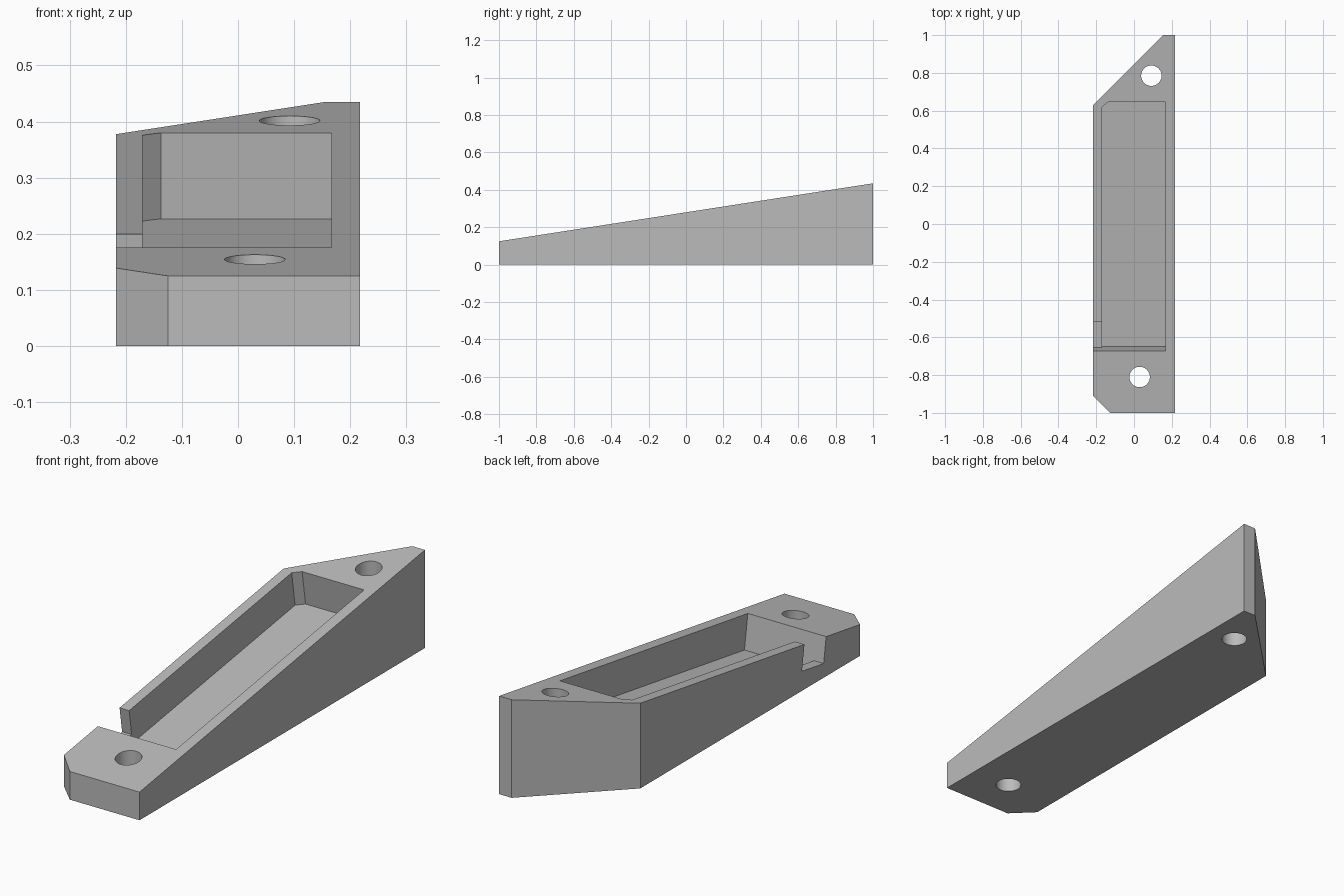
import bpy
import bmesh
from mathutils import Vector

SLOPE, MID_HEIGHT = 0.155, 0.28
NORMAL = Vector((0, -SLOPE, 1)).normalized()

if "Cube" in bpy.data.objects:
    bpy.data.objects.remove(bpy.data.objects["Cube"], do_unlink=True)


def top_z(y):
    return MID_HEIGHT + SLOPE * y


def prism(name, lower, upper):
    """Closed solid between two matching rings of points."""
    bm = bmesh.new()
    a = [bm.verts.new(p) for p in lower]
    b = [bm.verts.new(p) for p in upper]
    bm.faces.new(a)
    bm.faces.new(b)
    for i in range(len(a)):
        j = (i + 1) % len(a)
        bm.faces.new((a[i], a[j], b[j], b[i]))
    bmesh.ops.recalc_face_normals(bm, faces=bm.faces)
    mesh = bpy.data.meshes.new(name)
    bm.to_mesh(mesh)
    bm.free()
    obj = bpy.data.objects.new(name, mesh)
    bpy.context.collection.objects.link(obj)
    return obj


def slanted_cutter(name, outline, depth):
    """Cutter sunk at right angles to the sloping top."""
    ring = [Vector((x, y, top_z(y))) for x, y in outline]
    return prism(name, [p - NORMAL * depth for p in ring], [p + NORMAL * 0.1 for p in ring])


def hole_cutter(name, x, y):
    bpy.ops.mesh.primitive_cylinder_add(vertices=48, radius=0.054, depth=2, location=(x, y, 0))
    bpy.context.object.name = name
    return bpy.context.object


# Wedge body with clipped corners
outline = [(-0.217, -0.91), (-0.125, -1), (0.217, -1),
           (0.217, 1), (0.155, 1), (-0.217, 0.63)]
body = prism("wedge_body", [(x, y, 0) for x, y in outline],
             [(x, y, top_z(y)) for x, y in outline])

# Pocket, side notch and the two screw holes
near = -0.672
cutters = [
    slanted_cutter("pocket_cutter", [(-0.17, near), (0.167, near), (0.167, 0.645),
                                     (-0.137, 0.645), (-0.17, 0.619)], 0.155),
    slanted_cutter("notch_cutter", [(-0.3, near), (-0.15, near),
                                    (-0.15, -0.52), (-0.3, -0.52)], 0.114),
    hole_cutter("back_hole_cutter", 0.092, 0.785),
    hole_cutter("front_hole_cutter", 0.03, -0.81),
]
for cutter in cutters:
    cutter.hide_render = True
    cut = body.modifiers.new(cutter.name, "BOOLEAN")
    cut.operation, cut.solver, cut.object = "DIFFERENCE", "EXACT", cutter

# Bake the cuts and drop the helpers
bpy.context.view_layer.update()
baked = bpy.data.meshes.new_from_object(
    body.evaluated_get(bpy.context.evaluated_depsgraph_get()))
body.modifiers.clear()
body.data = baked
for cutter in cutters:
    bpy.data.objects.remove(cutter, do_unlink=True)

# Single grey material
grey = bpy.data.materials.new("plain_grey")
grey.use_nodes = True
colour = (0.5, 0.5, 0.5, 1)
grey.diffuse_color = colour
grey.node_tree.nodes["Principled BSDF"].inputs["Base Color"].default_value = colour
body.data.materials.clear()
body.data.materials.append(grey)

# Round hole walls, crisp edges elsewhere
bpy.ops.object.select_all(action="DESELECT")
body.select_set(True)
bpy.context.view_layer.objects.active = body
bpy.ops.object.shade_smooth_by_angle(angle=0.5)
